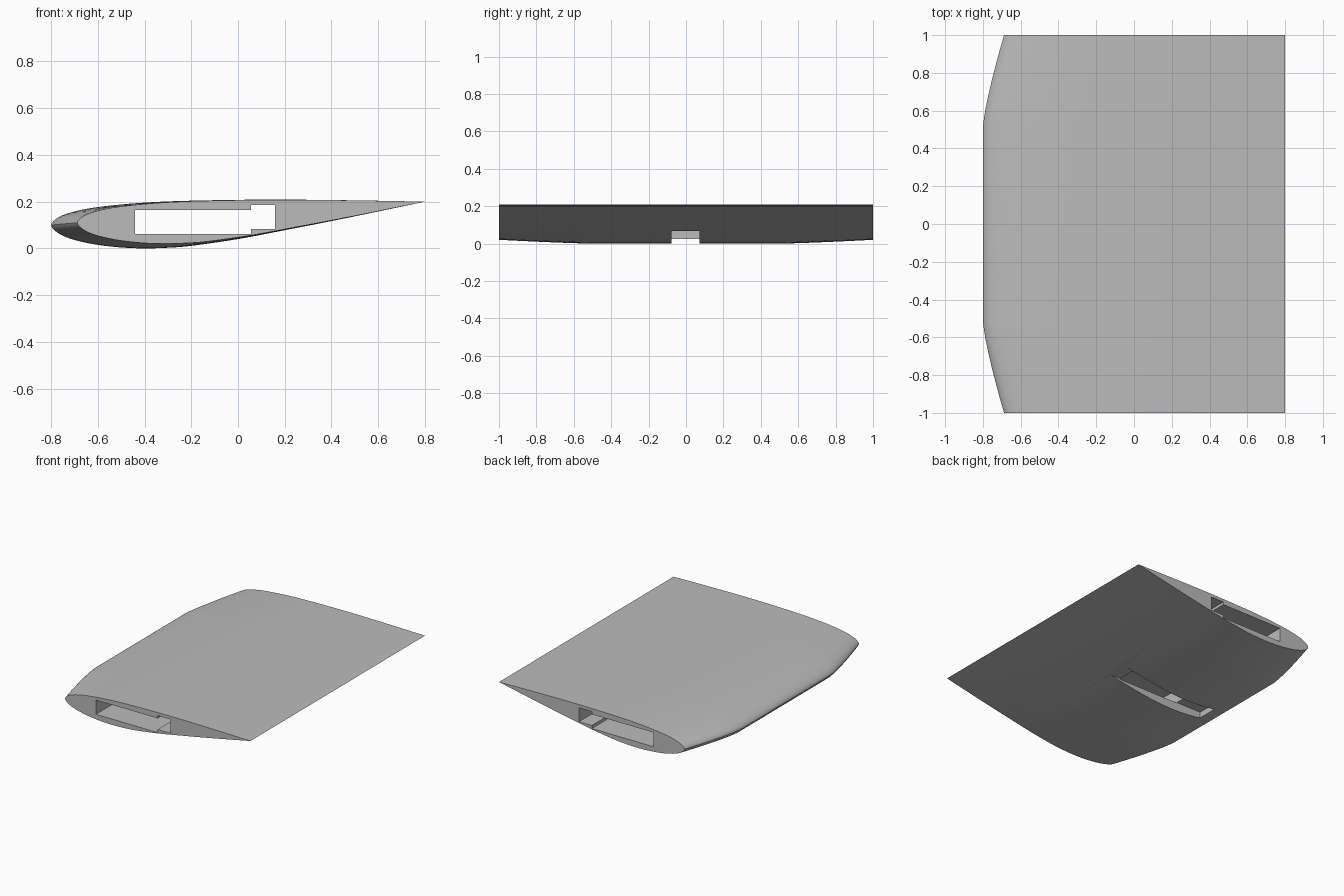
import bpy
import bmesh

if "Cube" in bpy.data.objects:
    bpy.data.objects.remove(bpy.data.objects["Cube"])

grey = bpy.data.materials.new("light grey")
grey.diffuse_color = (0.5, 0.5, 0.5, 1)
grey.use_nodes = True
grey.node_tree.nodes["Principled BSDF"].inputs["Base Color"].default_value = grey.diffuse_color


def loft(name, rings):
    """Skin a row of equal-sized rings and cap both ends."""
    bm = bmesh.new()
    rows = [[bm.verts.new(p) for p in ring] for ring in rings]
    n = len(rows[0])
    for a, b in zip(rows, rows[1:]):
        for i in range(n):
            j = (i + 1) % n
            bm.faces.new((a[i], a[j], b[j], b[i]))
    bm.faces.new(rows[0])
    bm.faces.new(rows[-1])
    bmesh.ops.recalc_face_normals(bm, faces=bm.faces)
    mesh = bpy.data.meshes.new(name)
    bm.to_mesh(mesh)
    bm.free()
    mesh.materials.append(grey)
    obj = bpy.data.objects.new(name, mesh)
    bpy.context.collection.objects.link(obj)
    return obj


def prism(name, outline, y0, y1):
    return loft(name, [[(x, y, z) for x, z in outline] for y in (y0, y1)])


def smooth_curve(pts, steps=3):
    """Catmull-Rom curve through the points."""
    out = []
    for k in range(len(pts) - 1):
        p = [pts[max(k - 1, 0)], pts[k], pts[k + 1], pts[min(k + 2, len(pts) - 1)]]
        for s in range(steps):
            t = s / steps
            out.append(tuple(
                0.5 * (2 * b + (c - a) * t + (2 * a - 5 * b + 4 * c - d) * t ** 2
                       + (3 * b - a - 3 * c + d) * t ** 3)
                for a, b, c, d in zip(*p)))
    return out + [pts[-1]]


# Airfoil: trailing edge, over the top, round the nose, back underneath
airfoil = smooth_curve([
    (.8, .2), (.6, .204), (.4, .207), (.2, .209), (0, .208), (-.25, .203),
    (-.4, .196), (-.5, .188), (-.6, .177), (-.68, .163), (-.74, .146),
    (-.78, .126), (-.8, .1), (-.78, .073), (-.74, .05), (-.68, .031),
    (-.6, .015), (-.5, .004), (-.4, 0), (-.3, .003), (-.2, .011), (0, .04),
    (.2, .078), (.4, .117), (.6, .158), (.8, .2)])[:-1]


def section(y):
    """Airfoil shrunk towards the trailing edge near the tips."""
    t = max(0, (abs(y) - 0.52) / 0.48) ** 1.25
    sx, sz = 1 - 0.07 * t, 1 - 0.1 * t
    return [(0.8 + (x - 0.8) * sx, y, 0.2 + (z - 0.2) * sz) for x, z in airfoil]


half = [0.52, 0.6, 0.68, 0.76, 0.84, 0.92, 1.0]
wing = loft("wing", [section(y) for y in [-y for y in reversed(half)] + half])

# Spar tunnel running the full span, and a slot in the underside
tunnel = prism("tunnel_cutter", [
    (-.44, .062), (.055, .062), (.055, .084), (.158, .084),
    (.158, .185), (.055, .185), (.055, .165), (-.44, .165)], -1.2, 1.2)
slot = prism("slot_cutter", [(-.645, -.1), (.3, -.1), (.3, .066), (-.645, .066)],
             -0.078, 0.072)

bpy.context.view_layer.objects.active = wing
wing.select_set(True)
for cutter in (tunnel, slot):
    mod = wing.modifiers.new("cut", 'BOOLEAN')
    mod.operation = 'DIFFERENCE'
    mod.solver = 'EXACT'
    mod.object = cutter
    bpy.ops.object.modifier_apply(modifier=mod.name)
    bpy.data.objects.remove(cutter)

bpy.ops.object.shade_smooth_by_angle(angle=0.52)
